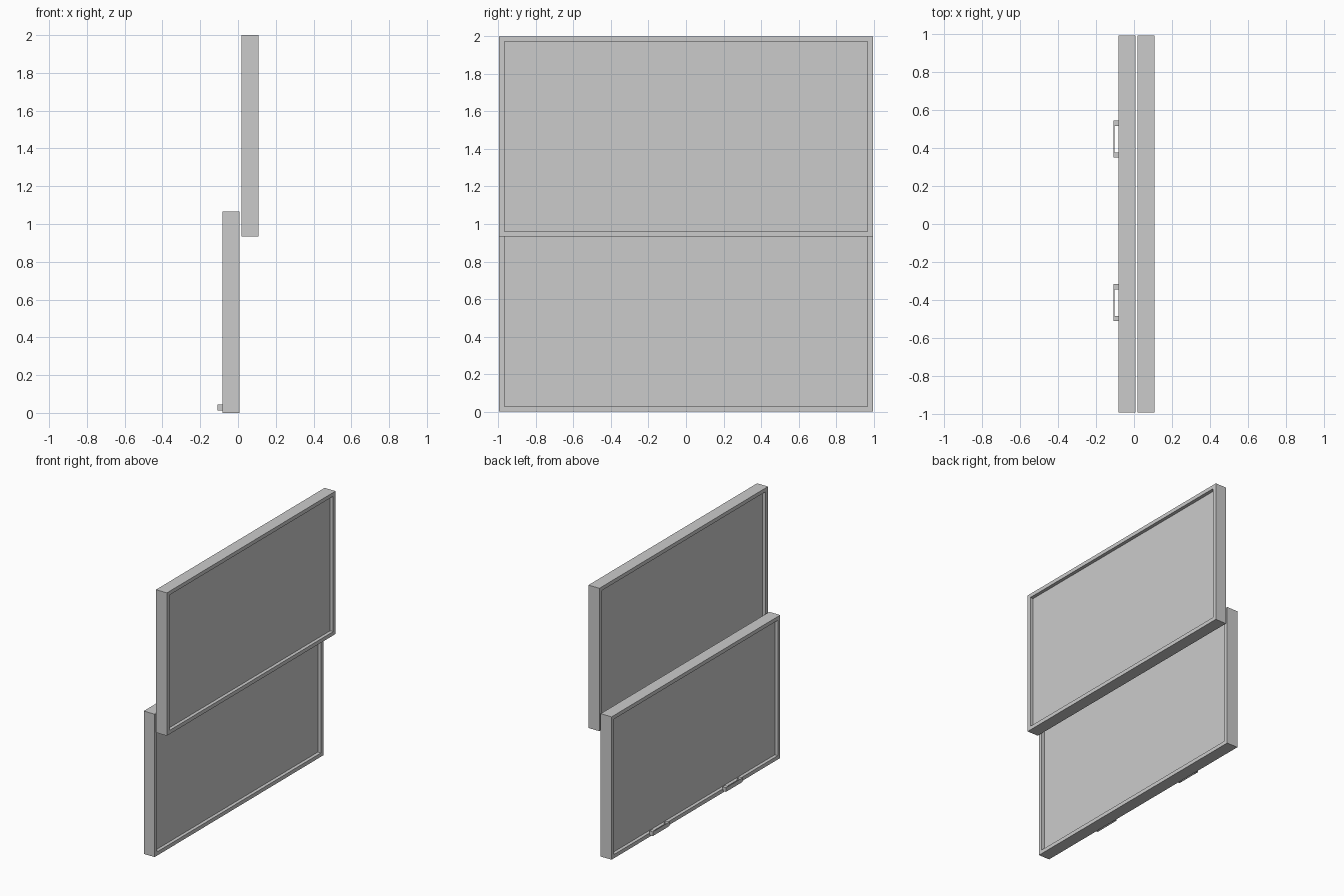
import bpy, bmesh

if "Cube" in bpy.data.objects:
    bpy.data.objects.remove(bpy.data.objects["Cube"])

HALF_W, RAIL, DEPTH, HEIGHT = 0.995, 0.04, 0.09, 1.067
RECESS = 0.025


def make_object(name, bm):
    bmesh.ops.recalc_face_normals(bm, faces=bm.faces)
    mesh = bpy.data.meshes.new(name)
    bm.to_mesh(mesh)
    bm.free()
    obj = bpy.data.objects.new(name, mesh)
    bpy.context.collection.objects.link(obj)
    return obj


def box(name, x, y, z):
    bm = bmesh.new()
    bmesh.ops.create_cube(bm, size=1)
    for v in bm.verts:
        v.co = [(a[0] + a[1]) / 2 + c * (a[1] - a[0]) for a, c in zip((x, y, z), v.co)]
    return make_object(name, bm)


def prism(name, profile, axis, lo, hi):
    """Extrude a 2D outline along x (axis 0) or z (axis 2)."""
    bm = bmesh.new()
    place = (lambda a, b: (lo, a, b)) if axis == 0 else (lambda a, b: (a, b, lo))
    face = bm.faces.new([bm.verts.new(place(a, b)) for a, b in profile])
    ext = bmesh.ops.extrude_face_region(bm, geom=[face])["geom"]
    for v in ext:
        if isinstance(v, bmesh.types.BMVert):
            v.co[axis] = hi
    return make_object(name, bm)


def sash(name, x0, z0):
    """One sash: a block whose front and back are inset and recessed to the pane."""
    obj = box(name, (x0, x0 + DEPTH), (-HALF_W, HALF_W), (z0, z0 + HEIGHT))
    bm = bmesh.new()
    bm.from_mesh(obj.data)
    bm.normal_update()
    sides = [f for f in bm.faces if abs(f.normal.x) > 0.9]
    bmesh.ops.inset_individual(bm, faces=sides, thickness=RAIL)
    for f in sides:
        ext = bmesh.ops.extrude_discrete_faces(bm, faces=[f])["faces"][0]
        step = -RECESS if ext.normal.x > 0 else RECESS
        for v in ext.verts:
            v.co.x += step
    bm.to_mesh(obj.data)
    bm.free()


# sliding sashes, upper one set behind the lower one
sash("lower_sash", -0.082, 0.0)
sash("upper_sash", 0.019, 2 - HEIGHT)

# two lift handles: thin grip with a solid foot at each end
for i, yc in enumerate((-0.415, 0.448)):
    back, front, h, foot, grip = -0.081, -0.109, 0.098, 0.028, 0.005
    outline = [(back, -h), (front, -h), (front, h), (back, h), (back, h - foot),
               (front + grip, h - foot), (front + grip, foot - h), (back, foot - h)]
    prism(f"lift_handle_{i + 1}", [(x, yc + y) for x, y in outline], 2, 0.013, 0.044)
